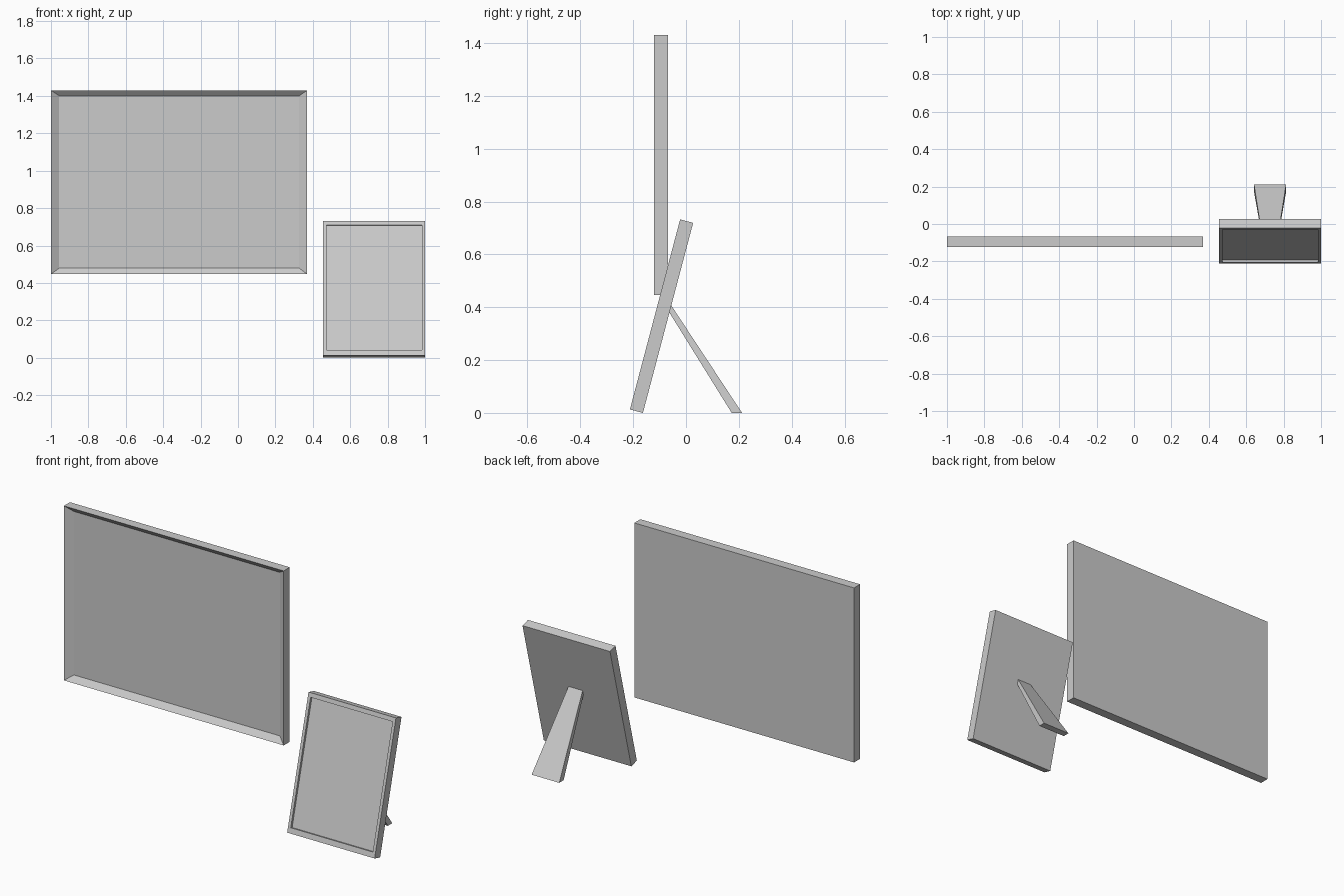
import bpy
import math
from mathutils import Matrix, Vector

if "Cube" in bpy.data.objects:
    bpy.data.objects.remove(bpy.data.objects["Cube"])


def loft(name, rings, matrix=Matrix.Identity(4)):
    """Skin a chain of four-point rings and cap both ends."""
    verts = [matrix @ Vector(p) for ring in rings for p in ring]
    n = len(rings)
    faces = [(0, 1, 2, 3), tuple(4 * (n - 1) + i for i in (3, 2, 1, 0))]
    for r in range(n - 1):
        for i in range(4):
            j = (i + 1) % 4
            faces.append((4 * r + j, 4 * r + i, 4 * r + 4 + i, 4 * r + 4 + j))
    mesh = bpy.data.meshes.new(name)
    mesh.from_pydata(verts, [], faces)
    mesh.update()
    obj = bpy.data.objects.new(name, mesh)
    bpy.context.collection.objects.link(obj)
    return obj


def rect(x0, x1, z0, z1, y):
    return [(x0, y, z0), (x0, y, z1), (x1, y, z1), (x1, y, z0)][::-1]


# Large wall frame: knife-edged rim sloping in to a recessed panel
loft("wall_frame", [
    rect(-1.0, 0.37, 0.447, 1.43, -0.068),
    rect(-1.0, 0.37, 0.447, 1.43, -0.122),
    rect(-0.956, 0.327, 0.479, 1.40, -0.095),
])

# Small desk frame: flat rim with a shallow straight recess, leaning back
W, H, T = 0.545, 0.744, 0.051
lean = Matrix.Translation((0.7275, -0.163, 0.0)) @ Matrix.Rotation(math.radians(-14.8), 4, 'X')
inner = (-W / 2 + 0.017, W / 2 - 0.017, 0.03, H - 0.024)
loft("desk_frame", [
    rect(-W / 2, W / 2, 0, H, 0),
    rect(-W / 2, W / 2, 0, H, -T),
    rect(*inner, -T),
    rect(*inner, -T + 0.013),
], lean)

# Tapered support leg, wider at the foot
cx, top, foot = 0.7275, 0.044, 0.086
loft("support_leg", [
    [(cx - top, -0.056, 0.407), (cx + top, -0.056, 0.407),
     (cx + top, -0.063, 0.38), (cx - top, -0.063, 0.38)],
    [(cx - foot, 0.212, 0.0), (cx + foot, 0.212, 0.0),
     (cx + foot, 0.173, 0.0), (cx - foot, 0.173, 0.0)],
])

# Consistent outward normals
import bmesh
for obj in bpy.context.collection.objects:
    bm = bmesh.new()
    bm.from_mesh(obj.data)
    bmesh.ops.recalc_face_normals(bm, faces=bm.faces)
    bm.to_mesh(obj.data)
    bm.free()
